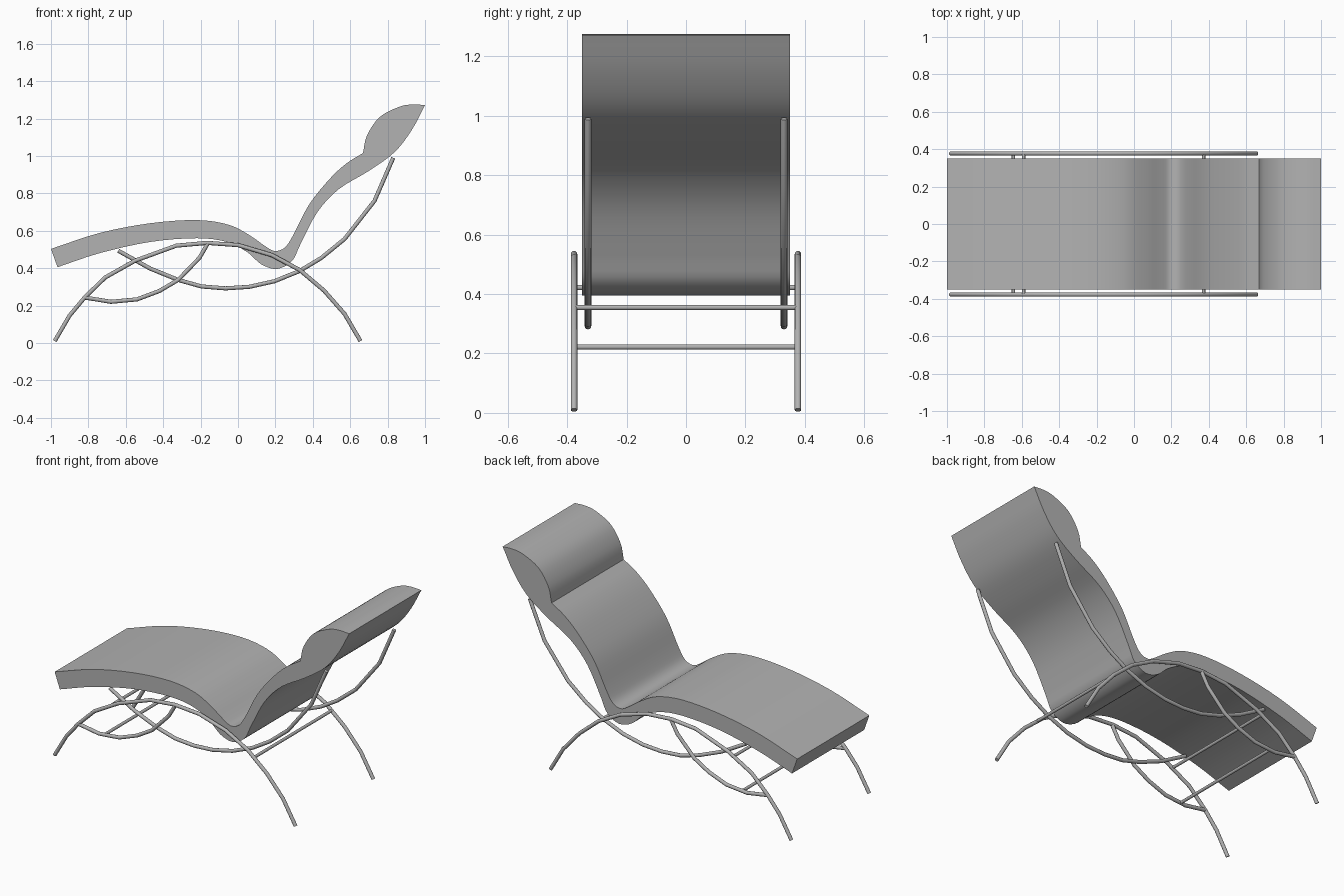
import bpy
import bmesh
import math
from mathutils import Vector

cube = bpy.data.objects.get("Cube")
if cube:
    bpy.data.objects.remove(cube, do_unlink=True)


def material(name, value):
    mat = bpy.data.materials.new(name)
    mat.use_nodes = True
    color = (value, value, value, 1)
    mat.diffuse_color = color
    mat.node_tree.nodes["Principled BSDF"].inputs["Base Color"].default_value = color
    return mat


grey = material("soft grey", 0.45)


def smooth_path(points, steps):
    """Catmull-Rom curve through (x, z) points."""
    p = [Vector(q) for q in points]
    p = [2 * p[0] - p[1]] + p + [2 * p[-1] - p[-2]]
    out = []
    for a, b, c, d in zip(p, p[1:], p[2:], p[3:]):
        for i in range(steps):
            t = i / steps
            out.append(0.5 * (2 * b + (c - a) * t + (2 * a - 5 * b + 4 * c - d) * t**2
                              + (3 * b - a - 3 * c + d) * t**3))
    return out + [p[-2]]


def finish(name, bm, angle):
    bmesh.ops.recalc_face_normals(bm, faces=bm.faces[:])
    mesh = bpy.data.meshes.new(name)
    bm.to_mesh(mesh)
    bm.free()
    mesh.materials.append(grey)
    obj = bpy.data.objects.new(name, mesh)
    bpy.context.collection.objects.link(obj)
    bpy.ops.object.select_all(action="DESELECT")
    obj.select_set(True)
    bpy.context.view_layer.objects.active = obj
    bpy.ops.object.shade_smooth_by_angle(angle=math.radians(angle))
    return obj


def tube(name, path, radius, sides=12):
    """Sweep a round section along a list of 3D points."""
    bm = bmesh.new()
    pts = [Vector(p) for p in path]
    rings = []
    for i, p in enumerate(pts):
        tangent = (pts[min(i + 1, len(pts) - 1)] - pts[max(i - 1, 0)]).normalized()
        side = Vector((0, 1, 0)) if abs(tangent.y) < 0.5 else Vector((1, 0, 0))
        up = tangent.cross(side)
        angles = [2 * math.pi * k / sides for k in range(sides)]
        rings.append([bm.verts.new(p + radius * (side * math.cos(a) + up * math.sin(a)))
                      for a in angles])
    for r, s in zip(rings, rings[1:]):
        for k in range(sides):
            n = (k + 1) % sides
            bm.faces.new((r[k], r[n], s[n], s[k]))
    bm.faces.new(rings[0])
    bm.faces.new(rings[-1])
    return finish(name, bm, 40)


# Cushion: one closed side profile, extruded across the width
seat_top = [(-1, .503), (-.74, .588), (-.47, .64), (-.22, .657), (-.05, .632), (.06, .577),
            (.142, .52), (.195, .492), (.25, .51), (.297, .58), (.38, .74), (.49, .877),
            (.58, .96), (.668, 1.015)]
head_top = [(.668, 1.015), (.69, 1.11), (.757, 1.207), (.86, 1.262), (.93, 1.275), (1, 1.272)]
underside = [(1, 1.272), (.93, 1.14), (.837, 1.02), (.70, .92), (.54, .823), (.425, .70),
             (.335, .53), (.29, .44), (.21, .396), (.125, .42), (.05, .485), (-.06, .54),
             (-.22, .56), (-.47, .54), (-.74, .48), (-.965, .405)]
profile = smooth_path(seat_top, 4)[:-1] + smooth_path(head_top, 4)[:-1] + smooth_path(underside, 4)

bm = bmesh.new()
half = 0.35
near = [bm.verts.new((p.x, -half, p.y)) for p in profile]
far = [bm.verts.new((p.x, half, p.y)) for p in profile]
bm.faces.new(near)
bm.faces.new(far)
for i in range(len(near)):
    j = (i + 1) % len(near)
    bm.faces.new((near[i], near[j], far[j], far[i]))
finish("cushion", bm, 35)

# Curved frame tubes, one set on each side
legs = [(-.98, .01), (-.9, .147), (-.82, .243), (-.71, .35), (-.55, .44), (-.33, .52),
        (-.165, .535), (0, .523), (.18, .47), (.33, .39), (.46, .28), (.57, .155), (.655, .01)]
back = [(.83, .99), (.73, .76), (.57, .556), (.446, .455), (.33, .385), (.195, .33),
        (.06, .30), (-.067, .292), (-.195, .302), (-.32, .337), (-.47, .398), (-.64, .493)]
brace = [(-.163, .53), (-.206, .455), (-.32, .337), (-.42, .278), (-.54, .233),
         (-.68, .22), (-.82, .243)]
outer_y, inner_y = 0.377, 0.33
for label, sign in (("left", 1), ("right", -1)):
    for part, points, y in (("leg_arch", legs, outer_y), ("back_rail", back, inner_y),
                            ("lower_brace", brace, outer_y)):
        path = [(x, sign * y, z) for x, z in points]
        tube(f"{label}_{part}", path, 0.011)

# Straight bars joining the two sides
for part, x, z in (("rear_crossbar", .372, .355), ("foot_crossbar", -.59, .422),
                   ("low_crossbar", -.645, .222)):
    tube(part, [(x, -outer_y, z), (x, outer_y, z)], 0.009)
